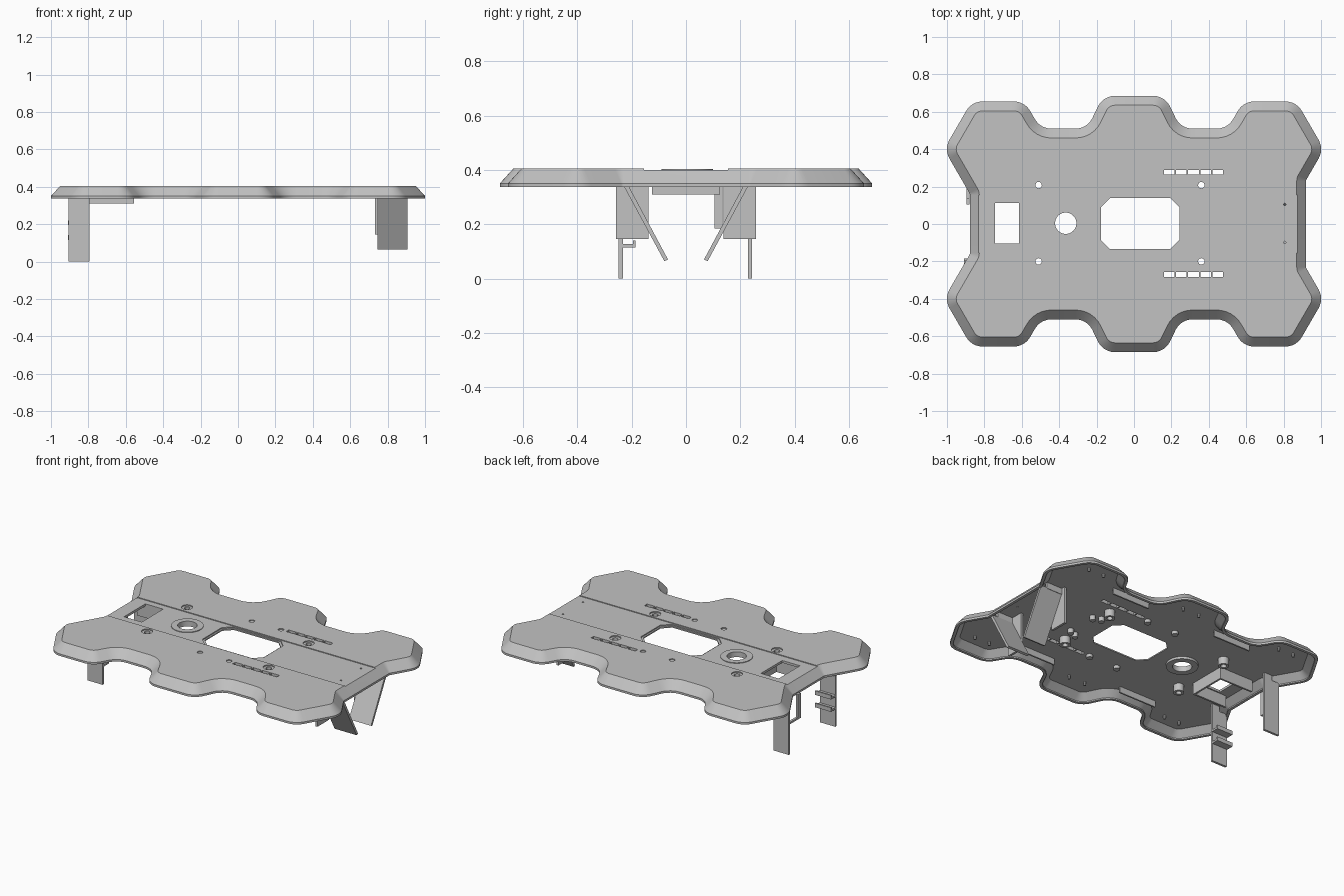
import bpy, bmesh, math
from mathutils import Vector, Matrix

old = bpy.data.objects.get("Cube")
if old:
    bpy.data.objects.remove(old, do_unlink=True)

grey = bpy.data.materials.new("light grey plastic")
grey.use_nodes = True
COLOUR = (0.54, 0.54, 0.54, 1)
grey.diffuse_color = COLOUR
grey.node_tree.nodes["Principled BSDF"].inputs["Base Color"].default_value = COLOUR

TOP, CEIL, RIM = 0.405, 0.385, 0.337


def finish(name, bm):
    bmesh.ops.recalc_face_normals(bm, faces=bm.faces)
    mesh = bpy.data.meshes.new(name)
    bm.to_mesh(mesh)
    bm.free()
    mesh.materials.append(grey)
    ob = bpy.data.objects.new(name, mesh)
    bpy.context.collection.objects.link(ob)
    return ob


def activate(ob):
    bpy.ops.object.select_all(action='DESELECT')
    ob.select_set(True)
    bpy.context.view_layer.objects.active = ob


def smooth(ob):
    activate(ob)
    bpy.ops.object.shade_smooth_by_angle(angle=math.radians(25))


def add_box(bm, x0, x1, y0, y1, z0, z1):
    size = Matrix.Diagonal((x1 - x0, y1 - y0, z1 - z0, 1))
    mid = Matrix.Translation(((x0 + x1) / 2, (y0 + y1) / 2, (z0 + z1) / 2))
    bmesh.ops.create_cube(bm, size=1, matrix=mid @ size)


def add_cyl(bm, x, y, r, z0, z1, n=24):
    bmesh.ops.create_cone(bm, cap_ends=True, segments=n, radius1=r, radius2=r, depth=z1 - z0,
                          matrix=Matrix.Translation((x, y, (z0 + z1) / 2)))


def add_prism(bm, lower, upper):
    a = [bm.verts.new(p) for p in lower]
    b = [bm.verts.new(p) for p in upper]
    bm.faces.new(a)
    bm.faces.new(b)
    for i in range(len(a)):
        j = (i + 1) % len(a)
        bm.faces.new((a[i], a[j], b[j], b[i]))


def tube(name, x, y, r_out, r_in, z0, z1, n=32):
    bm = bmesh.new()
    rings = []
    for r, z in ((r_out, z0), (r_out, z1), (r_in, z1), (r_in, z0)):
        rings.append([bm.verts.new((x + r * math.cos(t * math.tau / n),
                                    y + r * math.sin(t * math.tau / n), z)) for t in range(n)])
    for k in range(4):
        for i in range(n):
            j = (i + 1) % n
            bm.faces.new((rings[k][i], rings[k][j], rings[k - 3][j], rings[k - 3][i]))
    smooth(finish(name, bm))


def boxes(name, *parts):
    bm = bmesh.new()
    for p in parts:
        add_box(bm, *p)
    return finish(name, bm)


def cut(ob, bm):
    cutter = finish("cutter", bm)
    cutter.hide_render = True
    mod = ob.modifiers.new("cut", 'BOOLEAN')
    mod.operation, mod.solver, mod.object = 'DIFFERENCE', 'EXACT', cutter
    activate(ob)
    bpy.ops.object.modifier_apply(modifier=mod.name)
    bpy.data.objects.remove(cutter, do_unlink=True)


# Lobed outline: corner points, counter-clockwise, with rounded corners
half = [(1.016, 0.4), (0.868, 0.655), (0.585, 0.655), (0.5, 0.51), (0.25, 0.51), (0.165, 0.685)]
upper = [(0.92, 0.234)] + half + [(-x, y) for x, y in reversed(half)] + [(-0.877, 0.16)]
corners = [Vector(p) for p in upper + [(x, -y) for x, y in reversed(upper)]]


def outline(inset, z, steps=6):
    pts, n = [], len(corners)
    for i, c in enumerate(corners):
        d0 = (c - corners[i - 1]).normalized()
        d1 = (corners[(i + 1) % n] - c).normalized()
        turn = d0.cross(d1)
        bend = abs(d0.angle(d1))
        n0, n1 = Vector((-d0.y, d0.x)), Vector((-d1.y, d1.x))
        miter = (n0 + n1).normalized()
        v = c + miter * inset / math.cos(bend / 2)
        waist = abs(c.y) < 0.3
        side = 1 if turn > 0 else -1
        r = (0.02 if waist else 0.1) - side * inset
        centre = v + miter * side * r / math.cos(bend / 2)
        for k in range(steps + 1):
            a = bend * side * (k / steps)
            p = centre - Matrix.Rotation(a, 2) @ n0 * side * r
            pts.append((p.x, p.y, z))
    return pts


# Hollow cover with a bevelled edge and thin rim
bm = bmesh.new()
loops = [[bm.verts.new(p) for p in outline(i, z)] for i, z in
         ((0.05, TOP), (0, 0.35), (0, RIM), (0.018, RIM), (0.018, 0.345), (0.058, CEIL))]
for a, b in zip(loops, loops[1:]):
    for i in range(len(a)):
        j = (i + 1) % len(a)
        bm.faces.new((a[i], a[j], b[j], b[i]))
bm.faces.new(loops[0])
bm.faces.new(loops[-1])
cover = finish("cover", bm)

SCREWS = [(x, y) for x in (-0.51, 0.36) for y in (-0.2, 0.208)]
PINS = [(x, y) for x in (-0.088, 0.12) for y in (-0.262, 0.268)]

# Slightly sunken middle band
bm = bmesh.new()
add_box(bm, -1.1, 1.1, -0.155, 0.155, TOP - 0.005, 0.45)
cut(cover, bm)


def window(bm, grow, z0, z1):
    x0, x1, y0, y1, c = -0.177 - grow, 0.242 + grow, -0.135 - grow, 0.14 + grow, 0.05
    ring = [(x0 + c, y0), (x1 - c, y0), (x1, y0 + c), (x1, y1 - c),
            (x1 - c, y1), (x0 + c, y1), (x0, y1 - c), (x0, y0 + c)]
    add_prism(bm, [(x, y, z0) for x, y in ring], [(x, y, z1) for x, y in ring])


# Shallow recesses
bm = bmesh.new()
window(bm, 0.01, 0.393, 0.45)
for x, y in SCREWS:
    add_cyl(bm, x, y, 0.033, 0.398, 0.45)
for x, y in PINS:
    add_cyl(bm, x, y, 0.017, 0.399, 0.45)
cut(cover, bm)

# Through openings
bm = bmesh.new()
window(bm, 0, 0.3, 0.45)
add_box(bm, -0.742, -0.615, -0.105, 0.113, 0.3, 0.45)
add_cyl(bm, -0.365, 0.004, 0.057, 0.3, 0.45, 40)
for x, y in SCREWS:
    add_cyl(bm, x, y, 0.017, 0.3, 0.45)
for y in (-0.098, 0.105):
    add_cyl(bm, 0.806, y, 0.006, 0.3, 0.45, 12)
for k in range(5):
    for y in (-0.27, 0.277):
        x = 0.16 + k * 0.065
        add_box(bm, x, x + 0.057, y - 0.013, y + 0.013, 0.3, 0.45)
cut(cover, bm)
smooth(cover)

# Ring around the round opening, screw bosses and pegs beneath
tube("opening_ring", -0.365, 0.004, 0.095, 0.057, 0.37, 0.404, 40)
for x, y in SCREWS:
    tube("screw_boss", x, y, 0.032, 0.017, 0.338, 0.39)
bm = bmesh.new()
for x, y in PINS:
    add_cyl(bm, x, y, 0.02, 0.365, 0.39, 16)
for s in (-1, 1):
    for x, y in ((0.4, 0.1), (0.35, 0.12)):
        add_cyl(bm, x, s * y, 0.018, 0.355, 0.39, 16)
    for x in (-0.78, -0.67, -0.06, 0.06, 0.67, 0.78):
        add_cyl(bm, x, s * 0.52, 0.008, 0.362, 0.39, 10)
smooth(finish("pegs", bm))

# Stiffening ribs in the four side notches
for s in (-1, 1):
    for t in (-1, 1):
        x0, x1 = sorted((t * 0.25, t * 0.52))
        y0, y1 = sorted((s * 0.425, s * 0.435))
        boxes("edge_rib", (x0, x1, y0, y1, 0.345, 0.39))

# Frame beside the rectangular opening
boxes("opening_frame", (-0.567, -0.555, -0.125, 0.125, 0.31, 0.39),
      (-0.8, -0.555, -0.125, -0.113, 0.31, 0.39), (-0.8, -0.555, 0.113, 0.125, 0.31, 0.39))

# Upright legs at one end
for name, y in (("front_leg", -0.24), ("back_leg", 0.236)):
    boxes(name, (-0.905, -0.795, y - 0.0075, y + 0.0075, 0, 0.352),
          (-0.85, -0.795, y - 0.0075, y + 0.0075, 0.34, 0.39))
for z in (0.115, 0.195):
    boxes("front_leg_hook", (-0.908, -0.793, -0.235, -0.185, z, z + 0.012),
          (-0.908, -0.793, -0.195, -0.185, z, z + 0.026))
boxes("back_leg_shelf", (-0.895, -0.88, 0.105, 0.235, 0.185, 0.197),
      (-0.895, -0.88, 0.105, 0.135, 0.185, 0.345))

# Slanted guards and their upright plates at the other end
for s in (-1, 1):
    bm = bmesh.new()
    prof = [(0.228, 0.35), (0.21, 0.35), (0.066, 0.07), (0.08, 0.065)]
    prof[:2] = [(0.234, 0.35), (0.216, 0.35)]
    add_prism(bm, [(0.747, s * y, z) for y, z in prof], [(0.905, s * y, z) for y, z in prof])
    y0, y1 = sorted((s * 0.216, s * 0.234))
    add_box(bm, 0.747, 0.86, y0, y1, 0.345, 0.39)
    finish("slanted_guard", bm)
    y0, y1 = sorted((s * 0.138, s * 0.257))
    boxes("upright_plate", (0.733, 0.748, y0, y1, 0.145, 0.39))
